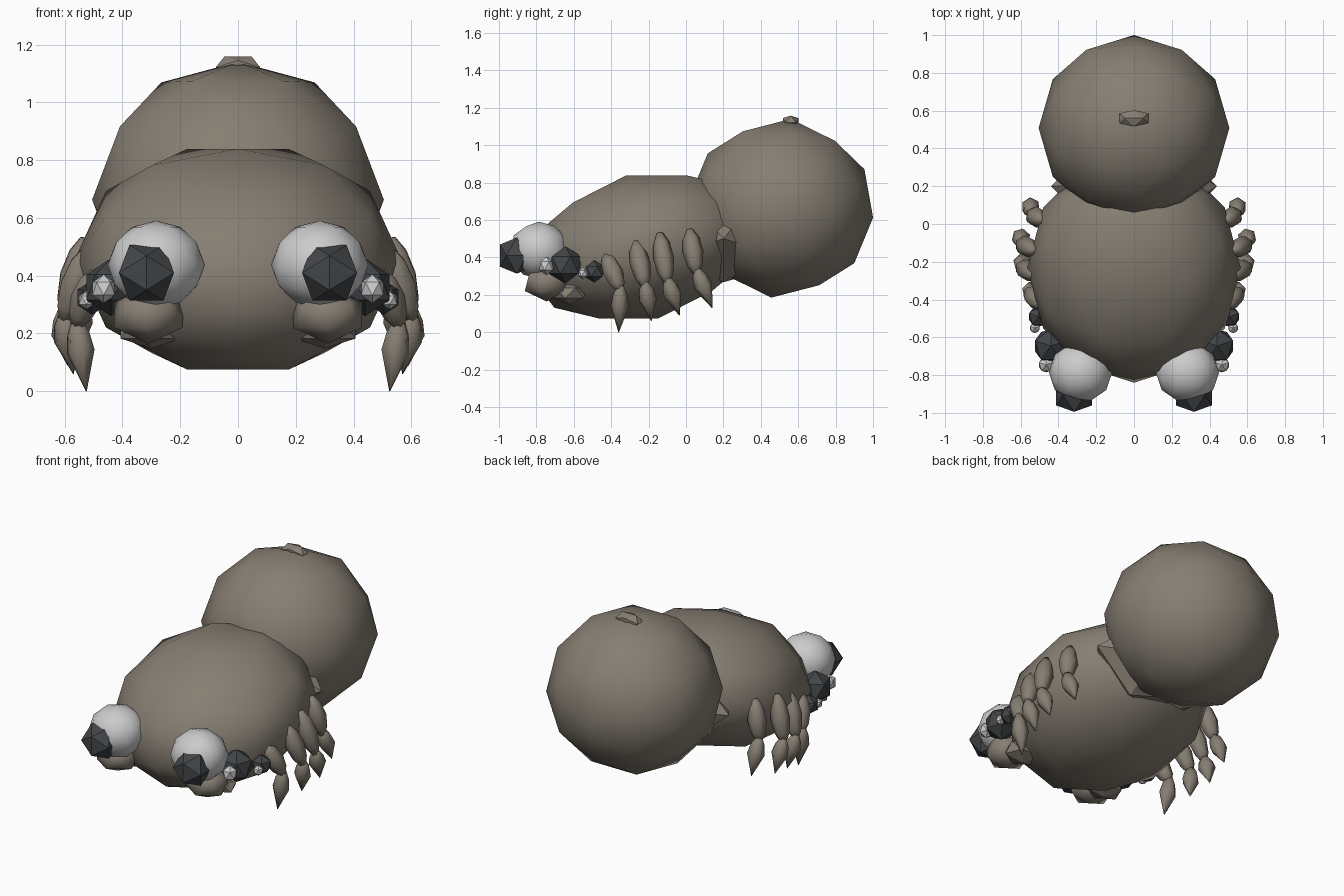
import bpy, bmesh
from math import radians
from mathutils import Matrix, Vector

if "Cube" in bpy.data.objects:
    bpy.data.objects.remove(bpy.data.objects["Cube"])


def material(name, rgb):
    m = bpy.data.materials.new(name)
    m.diffuse_color = (*rgb, 1)
    m.use_nodes = True
    m.node_tree.nodes["Principled BSDF"].inputs["Base Color"].default_value = m.diffuse_color
    return m


BROWN = material("brown", (0.24, 0.21, 0.17))
DARK = material("dark", (0.055, 0.06, 0.065))
WHITE = material("white", (0.75, 0.75, 0.75))


def finish(name, bm, mat, smooth):
    bmesh.ops.recalc_face_normals(bm, faces=bm.faces)
    me = bpy.data.meshes.new(name)
    for f in bm.faces:
        f.smooth = smooth
    bm.to_mesh(me)
    bm.free()
    me.materials.append(mat)
    ob = bpy.data.objects.new(name, me)
    bpy.context.collection.objects.link(ob)
    return ob


def turn(angle, axis):
    return Matrix.Rotation(radians(angle), 4, axis)


# Icosphere turned so an edge midpoint sits on each axis
EDGE_UP = turn(-58.28, 'X') @ turn(90, 'Z')


# Icosphere turned by rot, then scaled, then moved
def ball(name, loc, size, mat=BROWN, level=1, smooth=False, rot=None, side=1, shape=None):
    bm = bmesh.new()
    bmesh.ops.create_icosphere(bm, subdivisions=level, radius=1)
    shape = shape or Matrix.Diagonal((*size, 1))
    m = Matrix.Diagonal((side, 1, 1, 1)) @ Matrix.Translation(loc) @ shape
    bm.transform(m @ (rot or turn(90, 'Z')))
    return finish(name, bm, mat, smooth)


# Six-sided spindle between two points
def spindle(name, a, b, radius, profile, side):
    a, b = Vector(a), Vector(b)
    q = (b - a).to_track_quat('Z', 'X').to_matrix()
    bm = bmesh.new()
    rings = []
    for t, r in profile:
        c = a.lerp(b, t)
        ring = []
        for i in range(6):
            d = turn(60 * i, 'Z') @ Vector((max(r, 0.03) * radius, 0, 0))
            ring.append(bm.verts.new(c + q @ d))
        rings.append(ring)
    for lo, hi in zip(rings, rings[1:]):
        for i in range(6):
            j = (i + 1) % 6
            bm.faces.new((lo[i], lo[j], hi[j], hi[i]))
    bm.faces.new(rings[0])
    bm.faces.new(rings[-1])
    bm.transform(Matrix.Diagonal((side, 1, 1, 1)))
    return finish(name, bm, BROWN, True)


# Body, tilted up at the back
tilt = Matrix(((0.565, 0, 0, 0), (0, 0.607, -0.085, 0), (0, 0.146, 0.3825, 0), (0, 0, 0, 1)))
ball("body", (0, -0.233, 0.457), None, level=2, smooth=True, rot=EDGE_UP, shape=tilt)

# Abdomen, waist and the nub on top
ball("abdomen", (0, 0.508, 0.663), (0.505, 0.495, 0.48), level=2, smooth=True,
     rot=turn(-6, 'X') @ EDGE_UP)
ball("waist", (0, 0.2, 0.5), (0.44, 0.29, 0.26), rot=turn(90, 'Y'))
ball("top_nub", (0, 0.56, 1.122), (0.09, 0.05, 0.043), rot=EDGE_UP)

# Hip, knee and foot of each right leg
LEGS = [((0.49, -0.43, 0.42), (0.56, -0.35, 0.22), (0.525, -0.36, 0.0)),
        ((0.525, -0.27, 0.49), (0.605, -0.22, 0.24), (0.57, -0.185, 0.06)),
        ((0.53, -0.14, 0.53), (0.605, -0.10, 0.26), (0.59, -0.035, 0.09)),
        ((0.49, 0.02, 0.55), (0.545, 0.055, 0.31), (0.55, 0.14, 0.13))]
UPPER = [(0, 0.3), (0.2, 0.8), (0.5, 1), (0.8, 0.75), (1, 0.3)]
LOWER = [(0, 0.35), (0.2, 0.8), (0.45, 1), (1, 0)]

for side, tag in ((1, "right"), (-1, "left")):
    # Eyes
    ball(tag + "_main_eye", (0.283, -0.785, 0.438), (0.168, 0.16, 0.153), WHITE, 2, True, side=side)
    ball(tag + "_main_pupil", (0.317, -0.905, 0.41), (0.112, 0.105, 0.113), DARK, rot=EDGE_UP, side=side)
    ball(tag + "_side_eye", (0.44, -0.645, 0.36), (0.1, 0.1, 0.1), DARK, side=side)
    ball(tag + "_rear_eye", (0.505, -0.49, 0.325), (0.06, 0.06, 0.06), DARK, side=side)
    ball(tag + "_bead_eye", (0.465, -0.745, 0.355), (0.045, 0.045, 0.05), WHITE, side=side)
    ball(tag + "_small_bead_eye", (0.525, -0.55, 0.315), (0.03, 0.03, 0.032), WHITE, side=side)
    # Mouth parts
    ball(tag + "_cheek", (0.31, -0.745, 0.265), (0.14, 0.13, 0.1), smooth=True, side=side)
    ball(tag + "_jaw", (0.3, -0.62, 0.21), (0.125, 0.1, 0.062), side=side)
    # Legs
    for n, (hip, knee, foot) in enumerate(LEGS, 1):
        spindle(f"{tag}_leg_{n}_upper", hip, knee, 0.056, UPPER, side)
        start = Vector(knee) + Vector((0, 0, 0.03))
        spindle(f"{tag}_leg_{n}_lower", start, foot, 0.05, LOWER, side)
